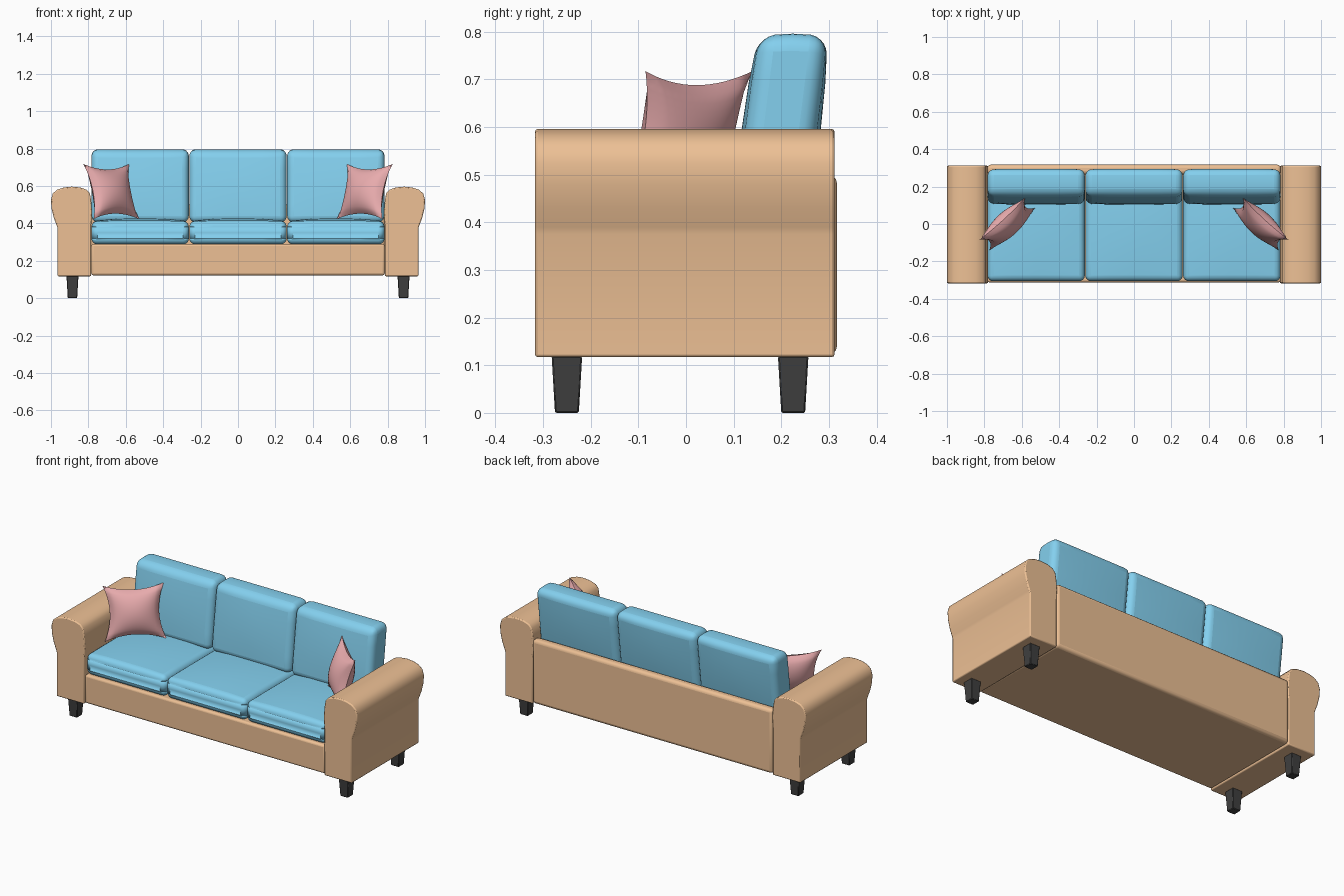
import bpy, bmesh, math
from mathutils import Vector

if "Cube" in bpy.data.objects:
    bpy.data.objects.remove(bpy.data.objects["Cube"])


def material(name, rgb):
    m = bpy.data.materials.new(name)
    m.diffuse_color = (*rgb, 1)
    m.use_nodes = True
    m.node_tree.nodes["Principled BSDF"].inputs["Base Color"].default_value = m.diffuse_color
    return m


TAN = material("tan_upholstery", (0.85, 0.53, 0.30))
BLUE = material("blue_fabric", (0.23, 0.63, 0.86))
PINK = material("pink_fabric", (0.83, 0.42, 0.43))
BLACK = material("black_wood", (0.05, 0.05, 0.05))


def finish(name, bm, mat, bevel=0, segments=3, smooth=40):
    bmesh.ops.recalc_face_normals(bm, faces=bm.faces)
    me = bpy.data.meshes.new(name)
    bm.to_mesh(me)
    bm.free()
    ob = bpy.data.objects.new(name, me)
    bpy.context.collection.objects.link(ob)
    me.materials.append(mat)
    if bevel:
        mod = ob.modifiers.new("round_edges", "BEVEL")
        mod.width, mod.segments = bevel, segments
        mod.limit_method, mod.angle_limit = "ANGLE", math.radians(50)
    bpy.ops.object.select_all(action="DESELECT")
    bpy.context.view_layer.objects.active = ob
    ob.select_set(True)
    bpy.ops.object.shade_smooth_by_angle(angle=math.radians(smooth))
    return ob


def box(name, lo, hi, mat, bevel, segments=3, cuts=0, shape=None):
    """Box between two corners; shape(p) offsets points given in -1..1."""
    bm = bmesh.new()
    bmesh.ops.create_cube(bm, size=2)
    if cuts:
        bmesh.ops.subdivide_edges(bm, edges=bm.edges[:], cuts=cuts, use_grid_fill=True)
    lo, hi = Vector(lo), Vector(hi)
    for v in bm.verts:
        p = v.co.copy()
        v.co = Vector([lo[i] + (hi[i] - lo[i]) * (p[i] + 1) / 2 for i in range(3)])
        if shape:
            v.co += shape(p)
    return finish(name, bm, mat, bevel, segments)


# Cushion shapes: domed seat, leaning and padded back
def seat_shape(p):
    crown = 0.014 * (1 - p.x ** 4) * (1 - p.y ** 4) if p.z > 0 else 0
    return Vector((0, 0, crown * p.z))


def back_shape(p):
    pad = 0.010 * p.y * (1 - p.x ** 4) * (1 - p.z ** 2)
    crown = 0.008 * max(p.z, 0) * (1 - p.y ** 2)
    return Vector((0, 0.024 * p.z + pad, crown))


# Base and back panel
box("base", (-0.785, -0.312, 0.122), (0.785, 0.305, 0.29), TAN, 0.012)
box("back_panel", (-0.785, 0.265, 0.122), (0.785, 0.317, 0.50), TAN, 0.018)

# Seat and back cushions
for i, label in enumerate(("left", "middle", "right")):
    x = (i - 1) * 0.523
    box("seat_cushion_" + label, (x - 0.26, -0.306, 0.288), (x + 0.26, 0.26, 0.412),
        BLUE, 0.033, 5, 3, seat_shape)
    box("back_cushion_" + label, (x - 0.26, 0.127, 0.405), (x + 0.26, 0.273, 0.788),
        BLUE, 0.036, 5, 3, back_shape)

# Arm outline, x and z
ARM = [(0.785, 0.117), (0.965, 0.117), (0.965, 0.375), (0.970, 0.39), (0.985, 0.43),
       (0.997, 0.48), (1.0, 0.525), (0.990, 0.56), (0.965, 0.581), (0.93, 0.592),
       (0.89, 0.596), (0.845, 0.592), (0.81, 0.58), (0.792, 0.56), (0.785, 0.52),
       (0.780, 0.46), (0.785, 0.39)]


def arm(name, side):
    bm = bmesh.new()
    face = bm.faces.new([bm.verts.new((side * x, -0.317, z)) for x, z in ARM])
    new = bmesh.ops.extrude_face_region(bm, geom=[face])["geom"]
    verts = [g for g in new if isinstance(g, bmesh.types.BMVert)]
    bmesh.ops.translate(bm, verts=verts, vec=(0, 0.629, 0))
    finish(name, bm, TAN, 0.006, 2)


def pillow(name, side):
    """Pinched square pillow leaning into the corner."""
    n = 16
    centre = Vector((-0.677, 0.0, 0.57))
    across = Vector((0.245, 0.225, 0)) / 2
    up = Vector((-0.055, 0.055, 0.295)) / 2
    normal = across.cross(up).normalized()
    bm = bmesh.new()
    for face in (-1, 1):
        new = bmesh.ops.create_grid(bm, x_segments=n, y_segments=n, size=1)["verts"]
        for v in new:
            u, w = v.co.x, v.co.y
            a = u * (1 - 0.2 * (1 - w * w))
            b = w * (1 - 0.2 * (1 - u * u))
            puff = 0.062 * max(0, (1 - u * u) * (1 - w * w)) ** 0.6
            v.co = centre + across * a + up * b + normal * face * puff
            v.co.x *= -side
    bmesh.ops.remove_doubles(bm, verts=bm.verts, dist=0.0005)
    finish(name, bm, PINK, smooth=60)


def leg(name, x, y):
    """Square tapered leg."""
    taper = lambda p: Vector((p.x, p.y, 0)) * (0.0035 * (p.z + 1))
    box(name, (x - 0.025, y - 0.025, 0), (x + 0.025, y + 0.025, 0.119),
        BLACK, 0.003, 1, 0, taper)


# Mirrored parts
for side, label in ((-1, "left"), (1, "right")):
    arm("arm_" + label, side)
    pillow("pillow_" + label, side)
    leg("front_leg_" + label, side * 0.885, -0.25)
    leg("back_leg_" + label, side * 0.885, 0.225)
